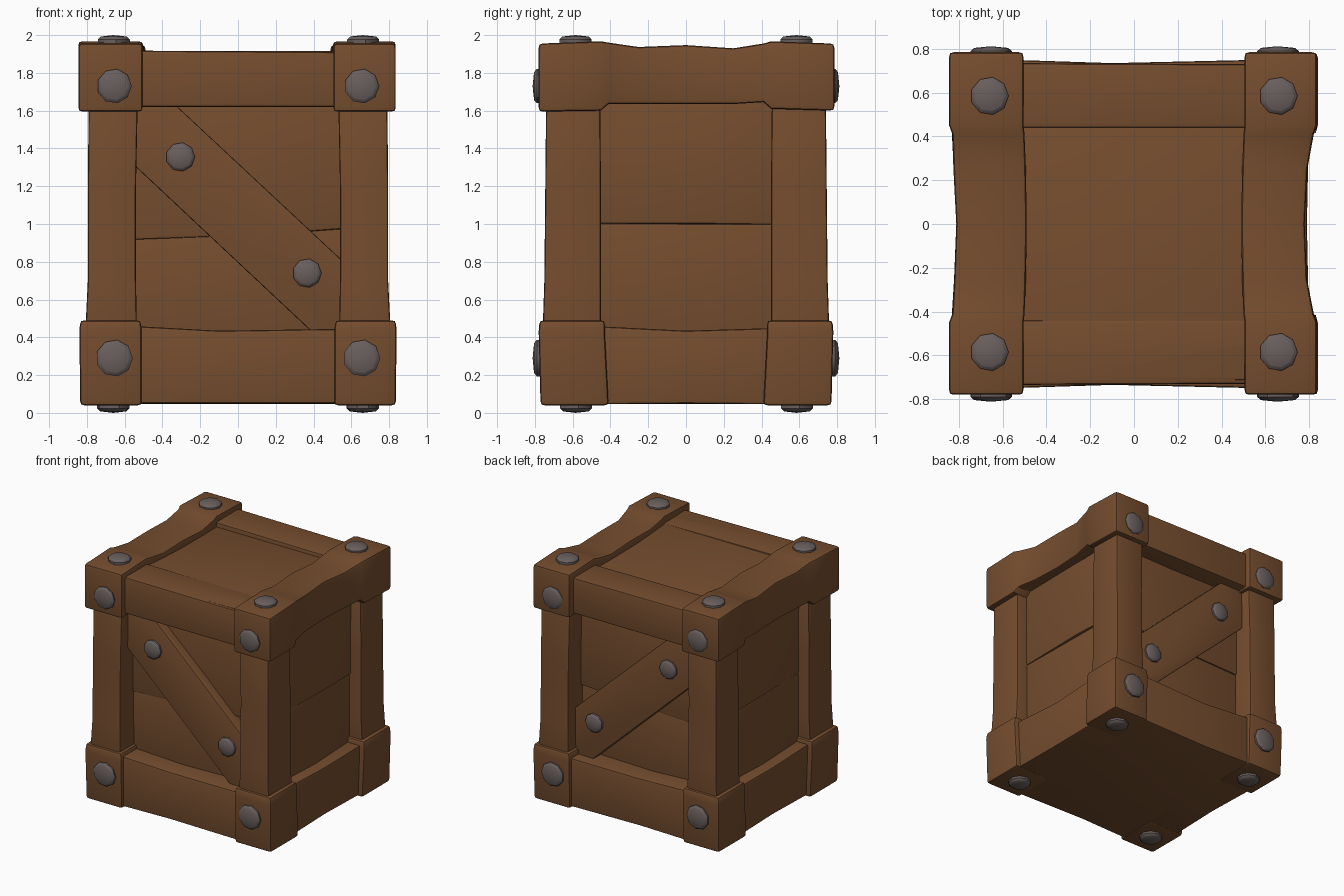
import bpy, bmesh, math
from mathutils import Matrix, Vector

cube = bpy.data.objects.get("Cube")
if cube:
    bpy.data.objects.remove(cube)


def material(name, rgb, roughness):
    m = bpy.data.materials.new(name)
    m.use_nodes = True
    m.diffuse_color = (*rgb, 1)
    node = m.node_tree.nodes["Principled BSDF"]
    node.inputs["Base Color"].default_value = (*rgb, 1)
    node.inputs["Roughness"].default_value = roughness
    return m


WOOD = material("brown_wood", (0.18, 0.075, 0.028), 0.8)
IRON = material("grey_iron", (0.14, 0.115, 0.11), 0.6)
made = []


def finish(name, bm, mat, bevel=0.0):
    bmesh.ops.recalc_face_normals(bm, faces=bm.faces)
    if bevel:
        hard = [e for e in bm.edges if e.calc_face_angle(0) > math.radians(50)]
        bmesh.ops.bevel(bm, geom=hard, offset=bevel, segments=2, profile=0.6,
                        affect='EDGES', clamp_overlap=True)
    mesh = bpy.data.meshes.new(name)
    bm.to_mesh(mesh)
    bm.free()
    mesh.materials.append(mat)
    ob = bpy.data.objects.new(name, mesh)
    bpy.context.collection.objects.link(ob)
    made.append(ob)
    return ob


def beam(name, axis, sections, sx=1, sy=1, bevel=0.018):
    """Loft rectangles (t, a0, a1, b0, b1) along an axis, mirrored by sx and sy."""
    place = {'x': lambda t, a, b: (t, a, b),
             'y': lambda t, a, b: (a, t, b),
             'z': lambda t, a, b: (a, b, t)}[axis]
    bm = bmesh.new()
    rings = []
    for t, a0, a1, b0, b1 in sections:
        ring = []
        for a, b in ((a0, b0), (a1, b0), (a1, b1), (a0, b1)):
            x, y, z = place(t, a, b)
            ring.append(bm.verts.new((x * sx, y * sy, z)))
        rings.append(ring)
    for r, s in zip(rings, rings[1:]):
        for i in range(4):
            j = (i + 1) % 4
            bm.faces.new((r[i], r[j], s[j], s[i]))
    bm.faces.new(rings[0])
    bm.faces.new(rings[-1])
    return finish(name, bm, WOOD, bevel)


def bolt(name, pos, normal, radius, height=0.037, sides=9):
    """Low domed bolt head whose foot is sunk a little into the wood."""
    bm = bmesh.new()
    rings = []
    for scale, h in ((1, -0.02), (1, 0.4 * height), (0.84, 0.75 * height), (0.8, 0.8 * height)):
        rings.append([bm.verts.new((radius * scale * math.cos(k * math.tau / sides),
                                    radius * scale * math.sin(k * math.tau / sides), h))
                      for k in range(sides)])
    for r, s in zip(rings, rings[1:]):
        for i in range(sides):
            j = (i + 1) % sides
            bm.faces.new((r[i], r[j], s[j], s[i]))
    tip = bm.verts.new((0, 0, height))
    for i in range(sides):
        bm.faces.new((rings[-1][i], rings[-1][(i + 1) % sides], tip))
    bm.faces.new(rings[0])
    turn = Vector((0, 0, 1)).rotation_difference(Vector(normal)).to_matrix().to_4x4()
    bm.transform(Matrix.Translation(pos) @ turn)
    return finish(name, bm, IRON)


def side_name(sx):
    return "left" if sx > 0 else "right"


def end_name(sy):
    return "back" if sy > 0 else "front"


# Corner posts, foot blocks and corner bolts
for sx in (1, -1):
    for sy in (1, -1):
        tag = f"{end_name(sy)}_{side_name(sx)}"
        beam(f"post_{tag}", 'z', [(0.4, 0.535, 0.81, 0.45, 0.76),
                                  (0.7, 0.54, 0.795, 0.45, 0.75),
                                  (1.2, 0.54, 0.795, 0.45, 0.745),
                                  (1.7, 0.53, 0.79, 0.455, 0.74)], sx, sy)
        beam(f"foot_block_{tag}", 'z', [(0.04, 0.51, 0.835, 0.41, 0.77),
                                        (0.43, 0.51, 0.84, 0.43, 0.78),
                                        (0.49, 0.515, 0.835, 0.43, 0.775)], sx, sy, 0.022)
        for z in (0.29, 1.73):
            bolt(f"{tag}_bolt", (0.655 * sx, 0.775 * sy, z), (0, sy, 0), 0.098 if z < 1 else 0.092)
        bolt(f"top_bolt_{tag}", (0.66 * sx, 0.585 * sy, 1.963), (0, 0, 1), 0.087)
        bolt(f"bottom_bolt_{tag}", (0.66 * sx, 0.585 * sy, 0.04), (0, 0, -1), 0.087, 0.04)

# Worn top beams with thicker ends, and lower side rails
for sx, mid in ((1, 0.78), (-1, 0.812)):
    out = 0.835 if sx > 0 else 0.845
    beam(f"top_beam_{side_name(sx)}", 'y', [
        (-0.78, 0.505, out, 1.595, 1.955),
        (-0.45, 0.505, out, 1.60, 1.967),
        (-0.41, 0.50, out - 0.015, 1.635, 1.96),
        (-0.25, 0.495, mid + 0.01, 1.635, 1.937),
        (0.0, 0.49, mid, 1.635, 1.947),
        (0.25, 0.495, mid + 0.012, 1.635, 1.93),
        (0.41, 0.50, out - 0.015, 1.645, 1.955),
        (0.45, 0.505, out, 1.61, 1.967),
        (0.785, 0.505, out, 1.60, 1.955)], sx, 1, 0.022)
    beam(f"lower_rail_{side_name(sx)}", 'y', [(-0.5, 0.5, 0.80, 0.045, 0.46),
                                              (0.0, 0.5, 0.79, 0.05, 0.435),
                                              (0.5, 0.5, 0.80, 0.045, 0.45)], sx)
    # Side wall planks
    beam(f"side_plank_low_{side_name(sx)}", 'y', [(-0.5, 0.6, 0.70, 0.38, 1.005),
                                                  (0.5, 0.6, 0.69, 0.38, 1.0)], sx)
    beam(f"side_plank_high_{side_name(sx)}", 'y', [(-0.5, 0.6, 0.70, 1.0, 1.7),
                                                   (0.15, 0.6, 0.71, 1.0, 1.7),
                                                   (0.5, 0.6, 0.70, 0.995, 1.7)], sx)

# Front and back: rails, wall planks and bolted diagonal brace
OUTLINE = ((-0.56, 1.64), (-0.34, 1.64), (0.56, 0.80), (0.56, 0.42), (0.40, 0.42), (-0.56, 1.32))
for sy in (1, -1):
    tag = end_name(sy)
    beam(f"upper_rail_{tag}", 'x', [(-0.56, 0.44, 0.735, 1.62, 1.918),
                                    (0.56, 0.44, 0.73, 1.62, 1.91)], 1, sy)
    beam(f"lower_rail_{tag}", 'x', [(-0.56, 0.44, 0.75, 0.05, 0.46),
                                    (-0.1, 0.44, 0.735, 0.05, 0.435),
                                    (0.56, 0.44, 0.75, 0.05, 0.445)], 1, sy)
    beam(f"wall_plank_low_{tag}", 'x', [(-0.58, 0.46, 0.575, 0.38, 0.92),
                                        (0.58, 0.46, 0.56, 0.38, 0.98)], 1, sy)
    beam(f"wall_plank_high_{tag}", 'x', [(-0.58, 0.46, 0.585, 0.915, 1.7),
                                         (0.1, 0.46, 0.575, 0.94, 1.7),
                                         (0.58, 0.46, 0.585, 0.975, 1.7)], 1, sy)
    bm = bmesh.new()
    face = bm.faces.new([bm.verts.new((x, 0.54 * sy, z)) for x, z in OUTLINE])
    extruded = bmesh.ops.extrude_face_region(bm, geom=[face])["geom"]
    bmesh.ops.translate(bm, vec=(0, 0.115 * sy, 0),
                        verts=[v for v in extruded if isinstance(v, bmesh.types.BMVert)])
    if face.is_valid and len(face.verts[0].link_faces) > 3:
        bm.faces.remove(face)
    finish(f"diagonal_brace_{tag}", bm, WOOD, 0.012)
    for x, z in ((-0.305, 1.355), (0.365, 0.74)):
        bolt(f"brace_bolt_{tag}", (x, 0.655 * sy, z), (0, sy, 0), 0.077)

# Lid sloping gently to the back, and the flat floor
beam("lid_panel", 'y', [(-0.715, -0.53, 0.53, 1.8, 1.917),
                        (-0.1, -0.53, 0.53, 1.8, 1.892),
                        (0.5, -0.53, 0.53, 1.8, 1.88)])
beam("floor_panel", 'y', [(-0.7, -0.76, 0.76, 0.048, 0.2),
                          (0.7, -0.76, 0.76, 0.048, 0.2)])

# Smooth shading with crisp edges
bpy.ops.object.select_all(action='DESELECT')
for ob in made:
    ob.select_set(True)
bpy.context.view_layer.objects.active = made[0]
bpy.ops.object.shade_smooth_by_angle(angle=math.radians(40))
